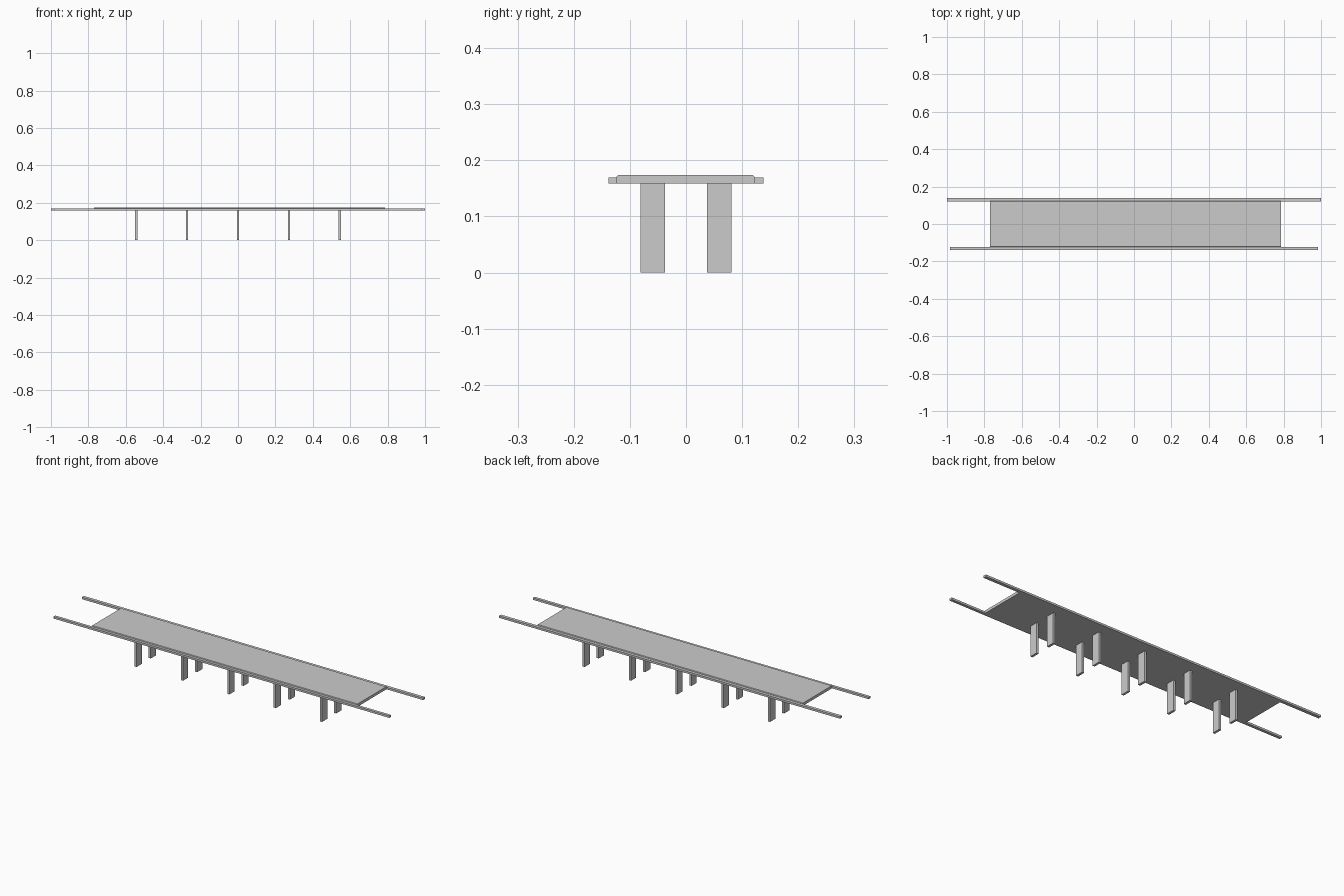
import bpy, bmesh

if "Cube" in bpy.data.objects:
    bpy.data.objects.remove(bpy.data.objects["Cube"])


def box(name, x0, x1, y0, y1, z0, z1):
    bm = bmesh.new()
    bmesh.ops.create_cube(bm, size=1)
    for v in bm.verts:
        v.co.x = x1 if v.co.x > 0 else x0
        v.co.y = y1 if v.co.y > 0 else y0
        v.co.z = z1 if v.co.z > 0 else z0
    me = bpy.data.meshes.new(name)
    bm.to_mesh(me)
    bm.free()
    ob = bpy.data.objects.new(name, me)
    bpy.context.collection.objects.link(ob)
    return ob


# road deck, with slightly bevelled long top edges
deck = box("deck", -0.77, 0.786, -0.124, 0.122, 0.159, 0.1735)
bm = bmesh.new()
bm.from_mesh(deck.data)
edges = [e for e in bm.edges
         if all(v.co.z > 0.17 for v in e.verts)
         and abs(e.verts[0].co.x - e.verts[1].co.x) > 1]
bmesh.ops.bevel(bm, geom=edges, offset=0.003, segments=1, affect='EDGES')
bm.to_mesh(deck.data)
bm.free()

# long side beams, reaching past the deck ends
box("front_beam", -0.985, 0.984, -0.138, -0.123, 0.159, 0.1695)
box("back_beam", -1.0, 1.0, 0.121, 0.138, 0.159, 0.1695)

# five pairs of flat piers
for i in range(5):
    x = (i - 2) * 0.272
    for side, y in (("front", -0.059), ("back", 0.059)):
        box(f"{side}_pier_{i + 1}", x - 0.006, x + 0.006, y - 0.022, y + 0.022, 0, 0.16)
